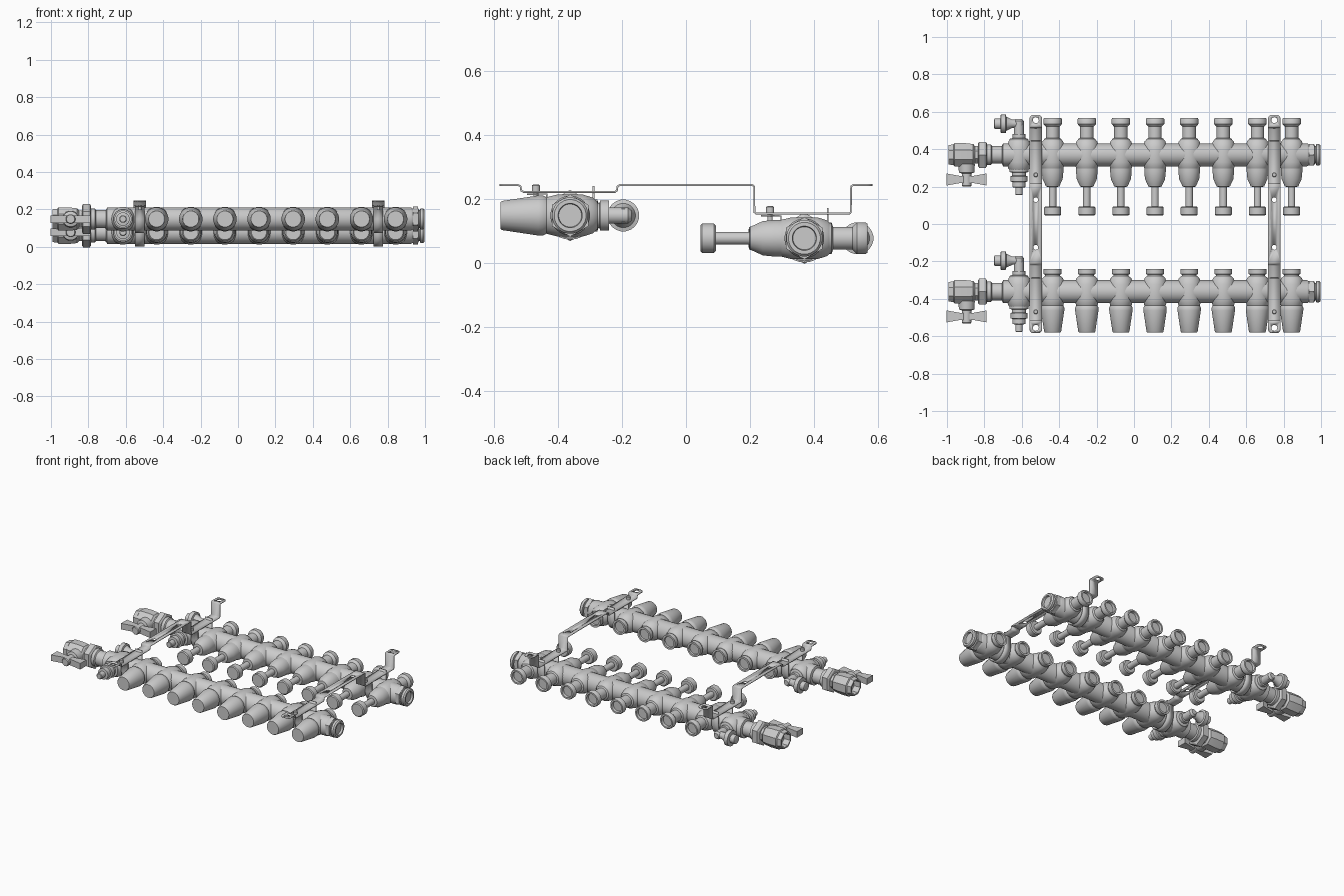
import bpy, bmesh, math
from mathutils import Vector, Matrix

if "Cube" in bpy.data.objects:
    bpy.data.objects.remove(bpy.data.objects["Cube"])

def finish(name, bm, angle=32):
    bmesh.ops.recalc_face_normals(bm, faces=bm.faces)
    me = bpy.data.meshes.new(name)
    bm.to_mesh(me)
    bm.free()
    for p in me.polygons:
        p.use_smooth = True
    me.set_sharp_from_angle(angle=math.radians(angle))
    ob = bpy.data.objects.new(name, me)
    bpy.context.collection.objects.link(ob)
    return ob

def lathe(name, prof, loc, axis='x', n=24):
    """Turned part: prof is (distance along axis, radius), both ends capped."""
    bm = bmesh.new()
    off = math.pi / n
    rings = []
    for t, r in prof:
        ring = []
        for i in range(n):
            a = 2 * math.pi * i / n + off
            c, s = r * math.cos(a), r * math.sin(a)
            co = {'x': (t, c, s), 'y': (c, t, s), 'z': (c, s, t)}[axis]
            ring.append(bm.verts.new(co))
        rings.append(ring)
    for a, b in zip(rings, rings[1:]):
        for i in range(n):
            j = (i + 1) % n
            bm.faces.new((a[i], a[j], b[j], b[i]))
    bm.faces.new(rings[0])
    bm.faces.new(rings[-1])
    ob = finish(name, bm)
    ob.location = loc
    return ob

def strap(name, pts, x, width, thick, round_ends=0):
    """Bent sheet-metal strip following (y, z) points."""
    bm = bmesh.new()
    rows = [[bm.verts.new((sx * width / 2, y, z)) for sx in (-1, 1)] for y, z in pts]
    for a, b in zip(rows, rows[1:]):
        bm.faces.new((a[0], a[1], b[1], b[0]))
    if round_ends:
        bmesh.ops.bevel(bm, geom=rows[0] + rows[-1], offset=round_ends,
                        segments=4, profile=0.5, affect='VERTICES')
    ob = finish(name, bm)
    ob.location.x = x
    m = ob.modifiers.new("thickness", 'SOLIDIFY')
    m.thickness, m.offset = thick, 0
    return ob

def copies(ob, xs):
    for x in xs:
        c = ob.copy()
        c.location.x = x
        bpy.context.collection.objects.link(c)

outlets = [-0.435 + 0.1825 * i for i in range(8)]
brackets = (-0.525, 0.75)

def manifold(side, yc, zc):
    # main bar with stepped right end plug
    lathe(side + "_bar", [(-.705, .05), (-.70, .062), (.925, .062), (.935, .056)], (0, yc, zc), n=28)
    lathe(side + "_end_plug", [(.93, .05), (.945, .056), (.965, .056), (.967, .048), (.973, .048),
                               (.975, .057), (.99, .057), (.998, .05), (.998, .038), (.985, .036)], (0, yc, zc))
    lathe(side + "_end_hex", [(.935, .066), (.962, .066)], (0, yc, zc), n=6)
    # cross-shaped hubs on the bar
    hub = lathe(side + "_hub", [(-.085, .048), (-.072, .058), (-.04, .066), (.04, .066), (.072, .056), (.085, .042)],
                (-.615, yc, zc), 'y')
    copies(hub, outlets)
    # ball valve, union nut and tail
    lathe(side + "_valve_body", [(-.95, .044), (-.993, .046), (-.993, .056), (-.965, .06), (-.96, .067),
                                 (-.90, .067), (-.86, .062), (-.85, .05), (-.83, .05)], (0, yc, zc), n=8)
    lathe(side + "_union_nut", [(-.835, .068), (-.828, .08), (-.792, .08), (-.785, .068)], (0, yc, zc), n=6)
    lathe(side + "_union_tail", [(-.79, .056), (-.765, .056), (-.76, .048), (-.70, .048)], (0, yc, zc))
    lathe(side + "_valve_stem", [(-.17, .022), (-.165, .026), (-.10, .026), (-.095, .042), (-.05, .045)],
          (-.895, yc, zc), 'y', 16)
    # butterfly handle
    bm = bmesh.new()
    outline = [(-.107, -.034), (-.03, -.02), (.03, -.02), (.107, -.034),
               (.107, .03), (.03, .016), (-.03, .016), (-.107, .03)]
    f = bm.faces.new([bm.verts.new((x, y, -.02)) for x, y in outline])
    g = bmesh.ops.extrude_face_region(bm, geom=[f])
    bmesh.ops.translate(bm, vec=(0, 0, .04), verts=[v for v in g['geom'] if isinstance(v, bmesh.types.BMVert)])
    finish(side + "_valve_handle", bm).location = (-.895, yc - .13, zc)
    # drain fitting at the front of the first hub
    lathe(side + "_drain_fitting", [(-.215, .016), (-.212, .02), (-.175, .02), (-.173, .036), (-.145, .036),
                                    (-.143, .046), (-.115, .046), (-.112, .038), (-.095, .038),
                                    (-.092, .052), (-.06, .052)], (-.615, yc, zc), 'y', 20)
    # vent elbow at the back with sideways cap
    lathe(side + "_vent_stem", [(.06, .052), (.085, .05), (.09, .034), (.11, .034), (.112, .026),
                                (.18, .026), (.192, .016)], (-.615, yc, zc), 'y', 20)
    lathe(side + "_vent_cap", [(-.748, .022), (-.745, .028), (-.715, .028), (-.712, .05), (-.686, .05),
                               (-.683, .038), (-.65, .022), (-.60, .022)], (0, yc + .166, zc), 'x', 20)

manifold("front", -.362, .148)
manifold("back", .37, .077)

# front manifold: tapered actuator caps and short pipe outlets
cap = lathe("actuator_cap", [(-.217, .036), (-.217, .043), (-.212, .046), (-.10, .063), (-.085, .063), (-.07, .055)],
            (outlets[0], -.362, .148), 'y')
pipe = lathe("short_outlet", [(.06, .052), (.075, .048), (.078, .04), (.092, .04), (.094, .048),
                              (.122, .048), (.122, .036), (.11, .034)], (outlets[0], -.362, .148), 'y')
# back manifold: flow meters and flanged pipe outlets
meter = lathe("flow_meter_body", [(-.172, .022), (-.17, .036), (-.16, .04), (-.13, .054), (-.09, .058), (-.065, .058)],
              (outlets[0], .37, .077), 'y')
tube = lathe("flow_meter_tube", [(-.29, .02), (-.16, .02)], (outlets[0], .37, .077), 'y', 16)
knob = lathe("flow_meter_knob", [(-.325, .04), (-.32, .046), (-.282, .046), (-.276, .04)],
             (outlets[0], .37, .077), 'y', 20)
flange = lathe("long_outlet", [(.06, .056), (.085, .046), (.09, .036), (.15, .036), (.16, .046), (.165, .05),
                               (.19, .05), (.197, .046), (.197, .036), (.18, .034)], (outlets[0], .37, .077), 'y')
for ob in (cap, pipe, meter, tube, knob, flange):
    copies(ob, outlets[1:])

# wall brackets with holes, clips around the bars, and bolts
for i, x in enumerate(brackets):
    tag = ("left", "right")[i]
    br = strap(tag + "_wall_bracket",
               [(-.583, .243), (-.524, .243), (-.517, .239), (-.515, .226), (-.508, .222), (-.222, .222),
                (-.216, .226), (-.214, .239), (-.208, .243), (.207, .243), (.213, .239), (.214, .158),
                (.220, .154), (.510, .154), (.515, .158), (.516, .239), (.522, .243), (.583, .243)],
               x, .066, .006, .018)
    bm = bmesh.new()
    for y, r in ((-.555, .016), (.555, .016), (.13, .013), (-.125, .013)):
        bmesh.ops.create_cone(bm, cap_ends=True, segments=16, radius1=r, radius2=r, depth=.06,
                              matrix=Matrix.Translation((x, y, .243)))
    cutter = finish(tag + "_hole_cutter", bm)
    cutter.hide_render = True
    cutter.display_type = 'WIRE'
    m = br.modifiers.new("holes", 'BOOLEAN')
    m.object, m.operation, m.solver = cutter, 'DIFFERENCE', 'EXACT'
    for side, yc, zc, zb in (("front", -.362, .148, .222), ("back", .37, .077, .154)):
        r = .073
        pts = [(yc - .135, zb - .007), (yc - r, zb - .007)]
        pts += [(yc - r * math.cos(a), zc - r * math.sin(a)) for a in [math.pi * k / 14 for k in range(15)]]
        pts += [(yc + r, zb + .018)]
        strap(f"{tag}_{side}_pipe_clip", pts, x, .05, .005)
        lathe(f"{tag}_{side}_clip_bolt", [(-.025, .008), (.003, .008), (.003, .013), (.02, .013), (.023, .009)],
              (x, yc - .107, zb), 'z', 12)
